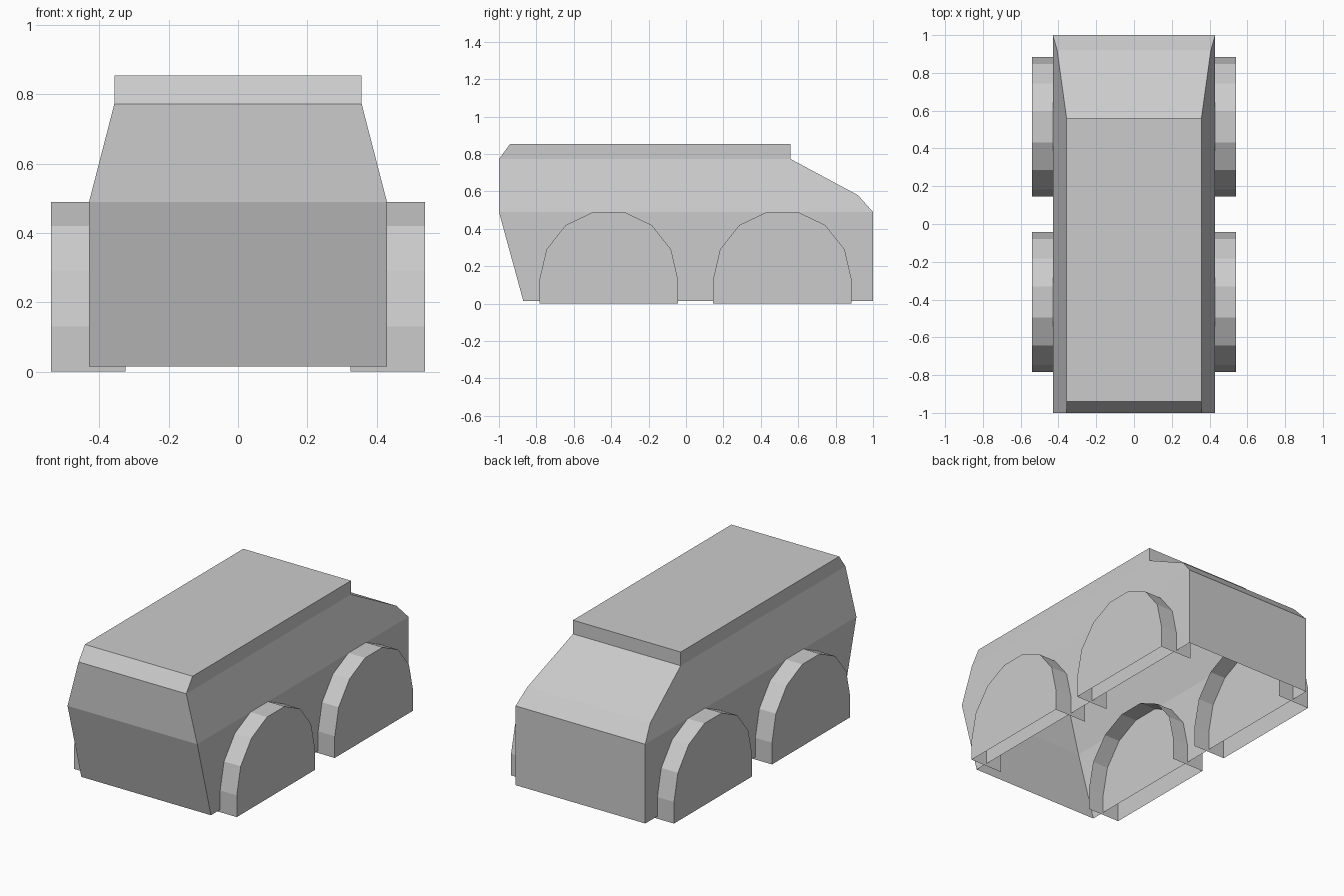
import bpy

if "Cube" in bpy.data.objects:
    bpy.data.objects.remove(bpy.data.objects["Cube"])


def make_object(name, verts, faces):
    mesh = bpy.data.meshes.new(name)
    mesh.from_pydata(verts, [], faces)
    mesh.update()
    obj = bpy.data.objects.new(name, mesh)
    bpy.context.collection.objects.link(obj)
    return obj


def half_width(z):
    # straight lower sides, sides leaning in to the roof, straight roof slab
    t = min(max((z - 0.49) / (0.773 - 0.49), 0), 1)
    return 0.43 - t * (0.43 - 0.357)


# Van body: side profile (y, z), open underneath
profile = [(-0.87, 0.015), (-1, 0.49), (-1, 0.773), (-0.94, 0.855),
           (0.56, 0.855), (0.56, 0.773), (0.92, 0.58), (1, 0.49), (1, 0.015)]
n = len(profile)
verts = [(s * half_width(z), y, z) for s in (1, -1) for y, z in profile]
faces = [(i, i + 1, n + i + 1, n + i) for i in range(n - 1)]

# Side panels: lower, window and roof bands
for band in ((0, 8, 7, 1), (1, 7, 6, 5, 2), (2, 5, 4, 3)):
    faces.append(band)
    faces.append(tuple(n + i for i in reversed(band)))
make_object("van_body", verts, faces)

# Wheels: half-round shells, closed outside, open below and inside
arch = [(-0.37, 0), (-0.37, 0.13), (-0.333, 0.29), (-0.23, 0.42), (-0.083, 0.49)]
arch += [(-y, z) for y, z in reversed(arch)]
m = len(arch)


def wheel(name, side, centre_y):
    pts = [(side * x, centre_y + y, z) for x in (0.54, 0.325) for y, z in arch]
    quads = [(i, i + 1, m + i + 1, m + i) for i in range(m - 1)]
    quads.append(tuple(reversed(range(m))))
    if side < 0:
        quads = [tuple(reversed(q)) for q in quads]
    # face normals outward
    make_object(name, pts, [tuple(reversed(q)) for q in quads])


for side, side_name in ((1, "right"), (-1, "left")):
    for centre_y, end_name in ((-0.413, "front"), (0.515, "rear")):
        wheel(f"{end_name}_{side_name}_wheel", side, centre_y)
